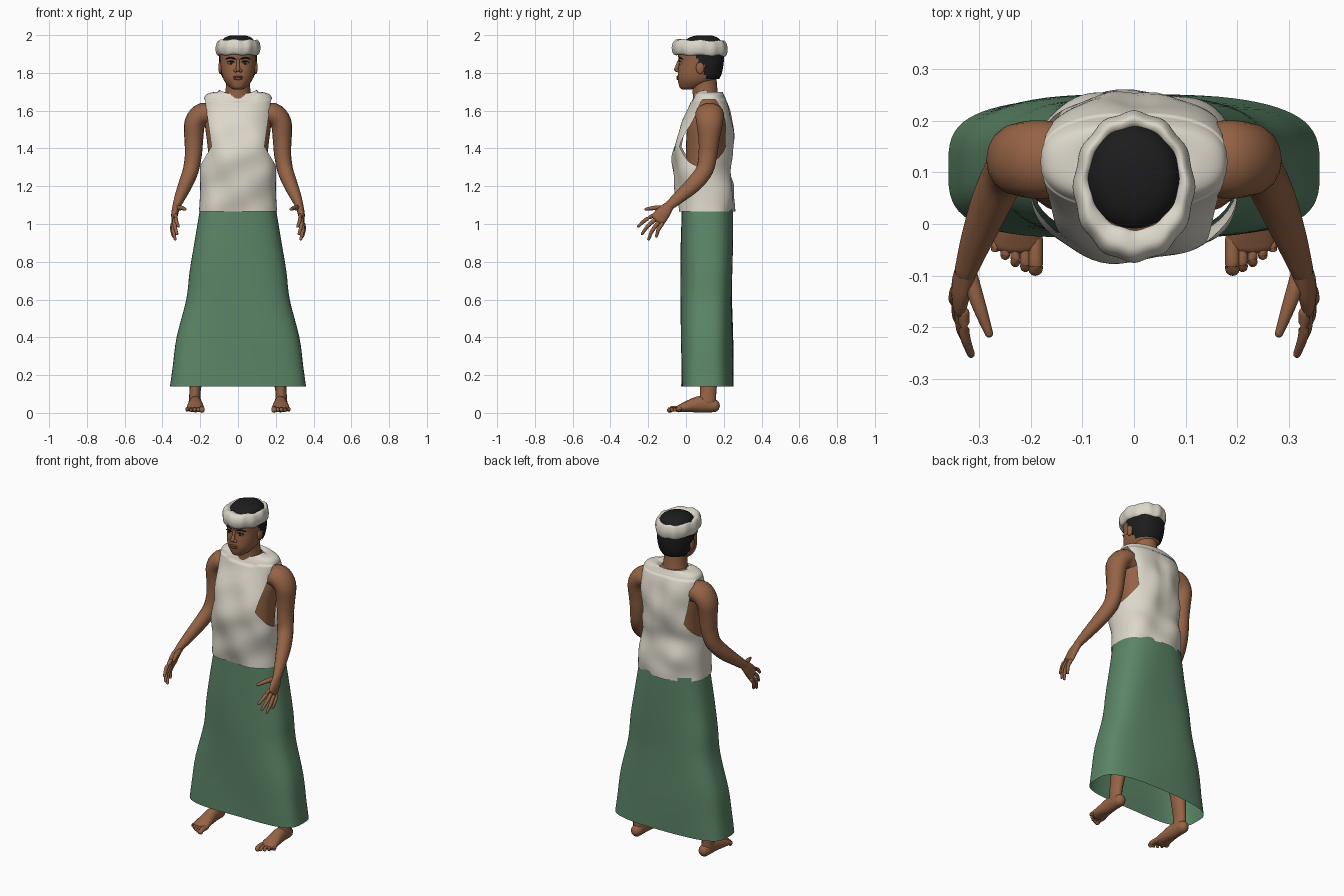
import bpy, bmesh, math
from mathutils import Vector

if "Cube" in bpy.data.objects:
    bpy.data.objects.remove(bpy.data.objects["Cube"], do_unlink=True)


def material(name, r, g, b):
    m = bpy.data.materials.new(name)
    m.use_nodes = True
    m.diffuse_color = (r, g, b, 1)
    node = next(n for n in m.node_tree.nodes if n.type == 'BSDF_PRINCIPLED')
    node.inputs["Base Color"].default_value = (r, g, b, 1)
    node.inputs["Roughness"].default_value = 0.8
    return m


SKIN = material("brown skin", 0.30, 0.125, 0.06)
CREAM = material("cream cloth", 0.72, 0.68, 0.59)
GREEN = material("green cloth", 0.105, 0.235, 0.135)
BLACK = material("black hair", 0.012, 0.012, 0.013)
WHITE = material("eye white", 0.55, 0.50, 0.45)
LIPS = material("brown lips", 0.21, 0.075, 0.045)


def smooth_path(pts, steps):
    """Catmull-Rom interpolation through tuples of any length."""
    out = []
    for i in range(len(pts) - 1):
        quad = [pts[max(i - 1, 0)], pts[i], pts[i + 1], pts[min(i + 2, len(pts) - 1)]]
        for k in range(steps):
            t = k / steps
            out.append(tuple(
                b + t / 2 * (c - a + t * (2 * a - 5 * b + 4 * c - d + t * (3 * (b - c) + d - a)))
                for a, b, c, d in zip(*quad)))
    out.append(tuple(pts[-1]))
    return out


def finish(bm, name, mat, mirror=False, angle=60):
    bmesh.ops.recalc_face_normals(bm, faces=bm.faces)
    mesh = bpy.data.meshes.new(name)
    bm.to_mesh(mesh)
    bm.free()
    ob = bpy.data.objects.new(name, mesh)
    bpy.context.collection.objects.link(ob)
    mesh.materials.append(mat)
    if mirror:
        ob.modifiers.new("mirror", 'MIRROR').use_mirror_merge = False
    bpy.ops.object.select_all(action='DESELECT')
    ob.select_set(True)
    bpy.context.view_layer.objects.active = ob
    bpy.ops.object.shade_smooth_by_angle(angle=math.radians(angle))
    return ob


def skin_rings(bm, rings, cap_start, cap_end):
    loops = [[bm.verts.new(p) for p in ring] for ring in rings]
    n = len(loops[0])
    for a, b in zip(loops, loops[1:]):
        for i in range(n):
            bm.faces.new((a[i], a[(i + 1) % n], b[(i + 1) % n], b[i]))
    if cap_start:
        bm.faces.new(loops[0])
    if cap_end:
        bm.faces.new(loops[-1])


def loft(rows, n=48, steps=4, caps=(False, False), warp=None):
    """Stack of level rings: z, half width, front y, back y, squareness."""
    rings = []
    for z, w, front, back, p in smooth_path(rows, steps):
        ring = []
        for i in range(n):
            a = math.tau * i / n
            c, s = math.cos(a), math.sin(a)
            x = w * math.copysign(abs(c) ** (2 / p), c)
            y = (front + back) / 2 + (back - front) / 2 * math.copysign(abs(s) ** (2 / p), s)
            v = Vector((x, y, z))
            ring.append(warp(v, a) if warp else v)
        rings.append(ring)
    bm = bmesh.new()
    skin_rings(bm, rings, *caps)
    return bm


def tube(bm, pts, n=16, steps=4):
    """Round-ended limb along points: x, y, z, first radius, second radius."""
    path = smooth_path(pts, steps)
    pos = [Vector(p[:3]) for p in path]
    rings = []
    last = len(path) - 1
    for i, (p, row) in enumerate(zip(pos, path)):
        t = (pos[min(i + 1, last)] - pos[max(i - 1, 0)]).normalized()
        ref = Vector((1, 0, 0)) if abs(t.y) > 0.88 else Vector((0, 1, 0))
        u = (ref - t * ref.dot(t)).normalized()
        v = t.cross(u)

        def ring(shift, scale):
            return [p + t * shift + (u * row[3] * math.cos(a) + v * row[4] * math.sin(a)) * scale
                    for a in (math.tau * k / n for k in range(n))]
        r = min(row[3], row[4])
        bulge = [(r * math.sin(q), math.cos(q)) for q in (0.4, 0.8, 1.15, 1.45)]
        if i == 0:
            rings += [ring(-d, s) for d, s in reversed(bulge)]
        rings.append(ring(0, 1))
        if i == last:
            rings += [ring(d, s) for d, s in bulge]
    skin_rings(bm, rings, True, True)


def limb(name, *paths, mat=SKIN, mirror=True):
    bm = bmesh.new()
    for path in paths:
        tube(bm, path)
    return finish(bm, name, mat, mirror)


def ball(name, at, size, mat=SKIN, mirror=True):
    bm = bmesh.new()
    bmesh.ops.create_uvsphere(bm, u_segments=16, v_segments=10, radius=1)
    for v in bm.verts:
        v.co = Vector(at) + Vector(v.co[i] * size[i] for i in range(3))
    return finish(bm, name, mat, mirror)


# Body under the clothes
finish(loft([(1.0, .16, .01, .21, 2.3), (1.2, .15, .0, .2, 2.3), (1.4, .16, .0, .21, 2.3),
             (1.53, .175, .01, .215, 2.3), (1.61, .165, .045, .21, 2.2),
             (1.66, .1, .05, .185, 2), (1.69, .065, .045, .17, 2)], caps=(True, True)), "torso", SKIN)
finish(loft([(1.64, .08, .035, .18, 2), (1.7, .066, .035, .168, 2), (1.79, .064, .02, .16, 2)], 32), "neck", SKIN)

# Head with face
finish(loft([(1.713, .022, -.02, .03, 2), (1.722, .042, -.033, .08, 2), (1.75, .068, -.041, .14, 2.2),
             (1.78, .082, -.044, .17, 2.3), (1.82, .09, -.041, .182, 2.3), (1.86, .094, -.037, .188, 2.3),
             (1.9, .095, -.042, .188, 2.2), (1.95, .088, -.03, .18, 2), (1.975, .06, .02, .14, 2)],
            caps=(True, True)), "head", SKIN)
limb("nose", [(0, -.034, 1.868, .008, .008), (0, -.042, 1.845, .01, .008), (0, -.051, 1.818, .012, .012)],
     mirror=False)
ball("nostrils", (.013, -.043, 1.812), (.01, .012, .009))
ball("ears", (.094, .075, 1.828), (.01, .022, .034))
ball("eyes", (.038, -.025, 1.853), (.017, .011, .0085), WHITE)
ball("pupils", (.037, -.033, 1.853), (.008, .0045, .008), BLACK)
limb("eyelids", [(.02, -.034, 1.858, .003, .003), (.038, -.036, 1.863, .003, .003),
                 (.057, -.028, 1.857, .003, .003)], mat=BLACK)
limb("eyebrows", [(.017, -.037, 1.874, .004, .004), (.04, -.034, 1.881, .004, .004),
                  (.064, -.02, 1.873, .003, .003)], mat=BLACK)
ball("upper_lip", (0, -.041, 1.779), (.027, .01, .006), LIPS, False)
ball("lower_lip", (0, -.041, 1.769), (.023, .01, .007), LIPS, False)

# Hair cap, trimmed away from the face and ears
hair = loft([(1.768, .08, -.03, .176, 2.2), (1.8, .094, -.04, .19, 2.3), (1.86, .101, -.03, .2, 2.3),
             (1.92, .1, -.02, .2, 2.2), (1.965, .088, -.008, .188, 2), (1.988, .068, .02, .165, 2),
             (1.999, .035, .06, .13, 2)], caps=(False, True))
bare = [f for f in hair.faces
        if f.calc_center_median().z < 1.9 and f.calc_center_median().y <
        (.06 if f.calc_center_median().z > 1.85 else .1)]
bmesh.ops.delete(hair, geom=bare, context='FACES')
finish(hair, "hair", BLACK)


# Rolled cloth headband with soft lumps
def lumps(v, a):
    k = 1 + .018 * math.cos(12 * a)
    return Vector((v.x * k, .073 + (v.y - .073) * k, v.z + .003 * math.cos(7 * a) - .03 * (v.y - .073)))


finish(loft([(1.905, .09, -.03, .195, 2), (1.892, .1, -.055, .205, 2), (1.903, .112, -.068, .214, 2),
             (1.932, .117, -.073, .218, 2), (1.96, .111, -.064, .212, 2), (1.973, .1, -.045, .202, 2),
             (1.965, .087, -.014, .187, 2), (1.94, .085, -.01, .185, 2)], 72, warp=lumps), "headband", CREAM, angle=80)


# Sleeveless shirt with creases, cut by planes for the armholes
def creases(v, a):
    fade = max(0, min(1, (1.66 - v.z) / .15))
    v.y += fade * (.006 * math.sin(14 * v.z + 28 * v.x) + .004 * math.sin(31 * v.z - 17 * v.x))
    if v.y > .12:
        v.y -= .02 * fade * math.exp(-(v.x / .035) ** 2) * max(0, v.z - 1.25) / .4
    if v.z > 1.655:
        v.z += .012 * math.sin(max(0, a - math.pi) * 2 + 1.57) * (a > math.pi) * (abs(v.x) < .1)
    return v


shirt = loft([(1.065, .207, -.035, .252, 2.6), (1.12, .203, -.045, .255, 2.5), (1.2, .2, -.055, .252, 2.5),
              (1.29, .202, -.066, .232, 2.4), (1.38, .194, -.068, .25, 2.4), (1.5, .19, -.038, .254, 2.4),
              (1.6, .186, .008, .235, 2.5), (1.66, .181, .03, .212, 2.5), (1.685, .168, .04, .2, 2.4),
              (1.697, .135, .045, .195, 2.2), (1.698, .1, .042, .192, 2), (1.682, .077, .038, .182, 2)],
             72, warp=creases)


def cut(co, normal):
    bmesh.ops.bisect_plane(shirt, geom=shirt.verts[:] + shirt.edges[:] + shirt.faces[:],
                           plane_co=co, plane_no=normal)


for side in (1, -1):
    cut((side * .14, 0, 1.41), (side, 0, -.14))
    cut((side * .14, 0, 1.41), (side, 0, .6))
cut((0, 0, 1.66), (0, 0, 1))
holes = []
for f in shirt.faces:
    c = f.calc_center_median()
    edge = .14 + max(.14 * (c.z - 1.41), -.6 * (c.z - 1.41))
    if c.z < 1.66 and abs(c.x) > edge:
        holes.append(f)
bmesh.ops.delete(shirt, geom=holes, context='FACES')
finish(shirt, "shirt", CREAM, angle=80)


# Long open skirt with faint folds
def folds(v, a):
    v.y += .004 * math.sin(9 * v.x + 7 * v.z)
    return v


finish(loft([(1.085, .2, -.026, .246, 2.6), (.9, .231, -.027, .248, 2.7), (.75, .256, -.026, .248, 2.8),
             (.6, .274, -.025, .246, 2.9), (.4, .325, -.026, .247, 3.1), (.25, .345, -.026, .247, 3.3),
             (.14, .36, -.026, .247, 3.4)], 72, warp=folds), "skirt", GREEN, angle=80)

# Arms: shoulder to wrist
limb("arms", [(.13, .125, 1.57, .07, .055), (.185, .125, 1.582, .076, .06), (.228, .125, 1.535, .07, .056),
              (.234, .122, 1.45, .056, .05), (.236, .116, 1.37, .05, .045), (.25, .098, 1.285, .046, .042),
              (.276, .045, 1.215, .044, .038), (.305, -.03, 1.147, .034, .03), (.326, -.09, 1.096, .026, .021)])

# Hands: palm, four fingers and thumb
palm = [(.324, -.085, 1.1, .025, .02), (.334, -.12, 1.06, .038, .019), (.338, -.148, 1.025, .041, .015)]
knuckles = [(.33, -.172, 1.045), (.337, -.165, 1.022), (.342, -.15, 1.003), (.346, -.128, .998)]
tips = [(.316, -.252, .988), (.323, -.232, .948), (.333, -.198, .92), (.343, -.156, .936)]
fingers = []
for base, tip in zip(knuckles, tips):
    mid = tuple((a + b) / 2 + d for a, b, d in zip(base, tip, (.005, -.004, .004)))
    fingers.append([base + (.011, .011), mid + (.01, .01), tip + (.0075, .0075)])
thumb = [(.32, -.1, 1.085, .017, .015), (.298, -.165, 1.085, .013, .012), (.281, -.212, 1.078, .008, .008)]
limb("hands", palm, thumb, *fingers)

# Legs and feet
limb("legs", [(.095, .11, 1.0, .09, .085), (.14, .1, .65, .075, .07), (.195, .125, .35, .058, .05),
              (.226, .118, .13, .044, .03), (.228, .115, .06, .045, .033)])
foot = [(.226, .147, .038, .032, .035), (.226, .08, .046, .035, .044),
        (.226, .01, .034, .044, .031), (.226, -.04, .021, .049, .018)]
toes = []
for i in range(5):
    x, r = .191 + .0195 * i, (.0145 if i == 0 else .0105 - .0005 * i)
    tip = -.086 + .003 * i * i
    toes.append([(x, -.03, .022, r, r), (x, tip / 2 - .03, .022, r, r), (x, tip, .015, r, r)])
limb("feet", foot, *toes)
